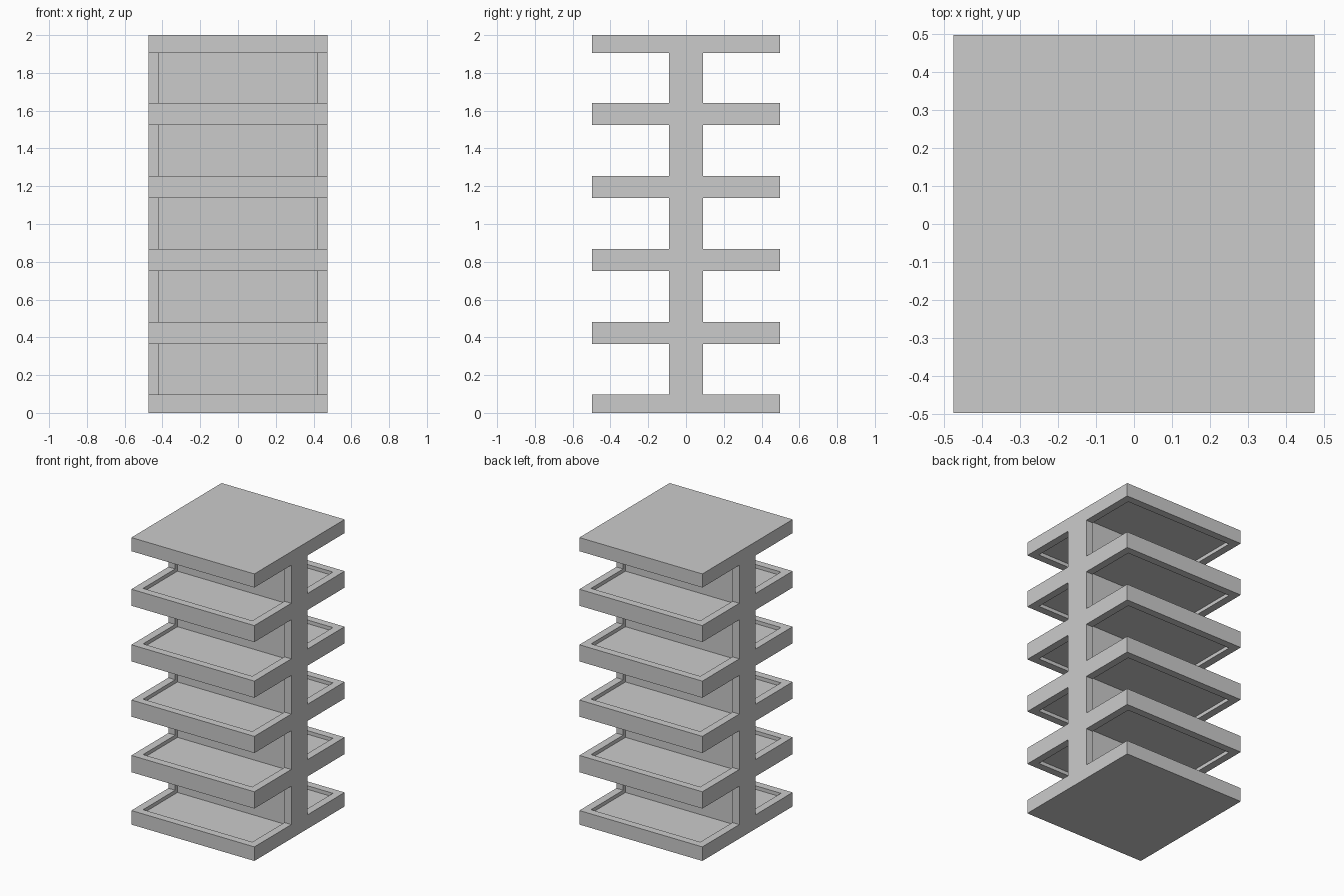
import bpy, bmesh
from mathutils import Matrix, Vector

if "Cube" in bpy.data.objects:
    bpy.data.objects.remove(bpy.data.objects["Cube"])

HX, HY, SPINE = 0.474, 0.497, 0.09      # half width, half depth, half spine
RIM, DEPTH = 0.053, 0.025               # tray rim width and recess depth
SLABS = [(0, 0.098), (0.365, 0.482), (0.752, 0.868),
         (1.137, 1.253), (1.525, 1.64), (1.905, 2.0)]


def new_object(name, bm):
    bmesh.ops.recalc_face_normals(bm, faces=bm.faces)
    me = bpy.data.meshes.new(name)
    bm.to_mesh(me)
    bm.free()
    ob = bpy.data.objects.new(name, me)
    bpy.context.collection.objects.link(ob)
    return ob


# Side profile: comb of slabs on a central spine, extruded across the width
right = []
for i, (lo, hi) in enumerate(SLABS):
    if i > 0:
        right.append((SPINE, lo))
    right += [(HY, lo), (HY, hi)]
    if i < len(SLABS) - 1:
        right.append((SPINE, hi))
outline = right + [(-y, z) for y, z in reversed(right)]
bm = bmesh.new()
face = bm.faces.new([bm.verts.new((-HX, y, z)) for y, z in outline])
ext = bmesh.ops.extrude_face_region(bm, geom=[face])
bmesh.ops.translate(bm, vec=(2 * HX, 0, 0),
                    verts=[v for v in ext["geom"] if isinstance(v, bmesh.types.BMVert)])
rack = new_object("shelf_rack", bm)

# Recess cutters: one box per bay sinks the floor, ceiling and back panel
bm = bmesh.new()
y0, y1 = SPINE - DEPTH, HY - RIM
for (_, floor), (ceiling, _) in zip(SLABS, SLABS[1:]):
    z0, z1 = floor - DEPTH, ceiling + DEPTH
    for side in (-1, 1):
        centre = Vector((0, side * (y0 + y1) / 2, (z0 + z1) / 2))
        size = Vector((2 * (HX - RIM), y1 - y0, z1 - z0))
        bmesh.ops.create_cube(bm, size=1, matrix=Matrix.LocRecScale(centre, None, size)
                              if hasattr(Matrix, "LocRecScale")
                              else Matrix.LocRotScale(centre, None, size))
cutter = new_object("recess_cutter", bm)
cutter.hide_render = True
cutter.hide_viewport = True

cut = rack.modifiers.new("recesses", "BOOLEAN")
cut.operation = "DIFFERENCE"
cut.solver = "EXACT"
cut.object = cutter
